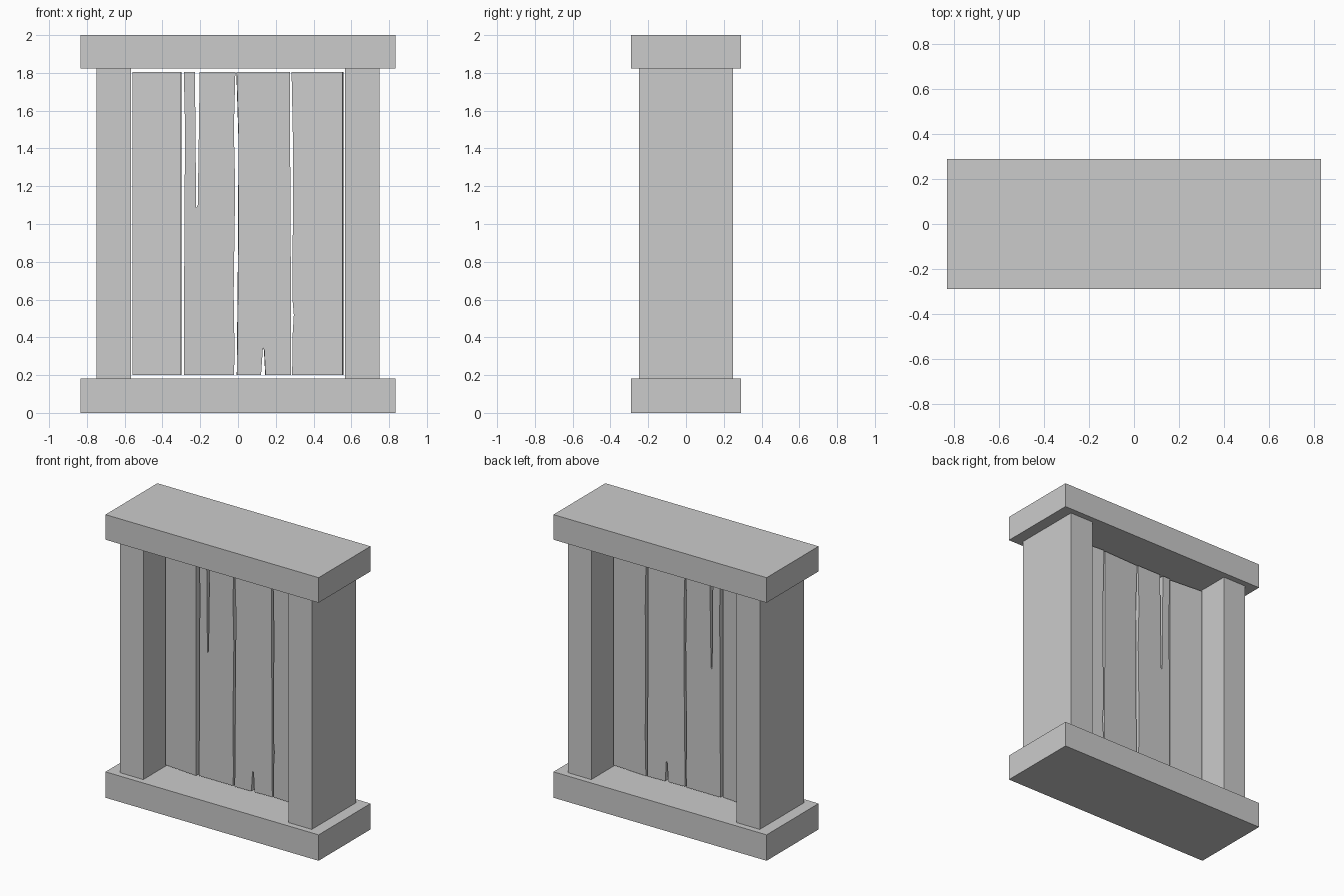
import bpy, bmesh
from math import radians
from mathutils import Matrix, Vector

if "Cube" in bpy.data.objects:
    bpy.data.objects.remove(bpy.data.objects["Cube"])


def box(name, x0, x1, depth, z0, z1):
    bm = bmesh.new()
    bmesh.ops.create_cube(bm, size=1)
    bmesh.ops.scale(bm, vec=(x1 - x0, depth, z1 - z0), verts=bm.verts)
    bmesh.ops.translate(bm, vec=((x0 + x1) / 2, 0, (z0 + z1) / 2), verts=bm.verts)
    finish(name, bm)


def finish(name, bm):
    bmesh.ops.recalc_face_normals(bm, faces=bm.faces)
    mesh = bpy.data.meshes.new(name)
    bm.to_mesh(mesh)
    bm.free()
    bpy.context.collection.objects.link(bpy.data.objects.new(name, mesh))


def plank(name, outline, turn, thick=0.05):
    # extrude a worn outline (x, z), then twist it about its own vertical axis
    bm = bmesh.new()
    face = bm.faces.new([bm.verts.new((x, -thick / 2, z)) for x, z in outline])
    ext = bmesh.ops.extrude_face_region(bm, geom=[face])
    new = [v for v in ext["geom"] if isinstance(v, bmesh.types.BMVert)]
    bmesh.ops.translate(bm, vec=(0, thick, 0), verts=new)
    xs = [p[0] for p in outline]
    centre = Vector(((min(xs) + max(xs)) / 2, 0, 0))
    bmesh.ops.rotate(bm, cent=centre, matrix=Matrix.Rotation(radians(turn), 3, 'Z'), verts=bm.verts)
    finish(name, bm)


# frame
box("bottom_beam", -0.833, 0.833, 0.58, 0, 0.183)
box("top_beam", -0.833, 0.833, 0.58, 1.823, 2)
box("left_post", -0.75, -0.567, 0.495, 0.183, 1.823)
box("right_post", 0.567, 0.75, 0.495, 0.183, 1.823)

# boards, with cracks cut into the second and third
B, T = 0.2, 1.805
plank("board_1", [(-0.556, B), (-0.3, B), (-0.3, T), (-0.556, T)], -5)
plank("board_2", [(-0.286, B), (-0.022, B), (-0.018, 0.3), (-0.023, 0.63), (-0.015, 1.2),
                  (-0.022, 1.5), (-0.014, T), (-0.203, T), (-0.207, 1.5), (-0.213, 1.1),
                  (-0.222, 1.085), (-0.223, 1.25), (-0.228, T), (-0.287, T),
                  (-0.28, 1.5), (-0.284, 1.0)], 0)
plank("board_3", [(-0.006, B), (0.121, B), (0.131, 0.345), (0.138, 0.335), (0.145, B),
                  (0.281, B), (0.28, 0.6), (0.276, 1.2), (0.275, T), (-0.008, T),
                  (0.003, 1.45), (0.001, 0.9)], 2)
plank("board_4", [(0.288, B), (0.556, B), (0.556, T), (0.285, T), (0.293, 1.4),
                  (0.29, 0.6), (0.297, 0.52), (0.291, 0.42)], -4)
